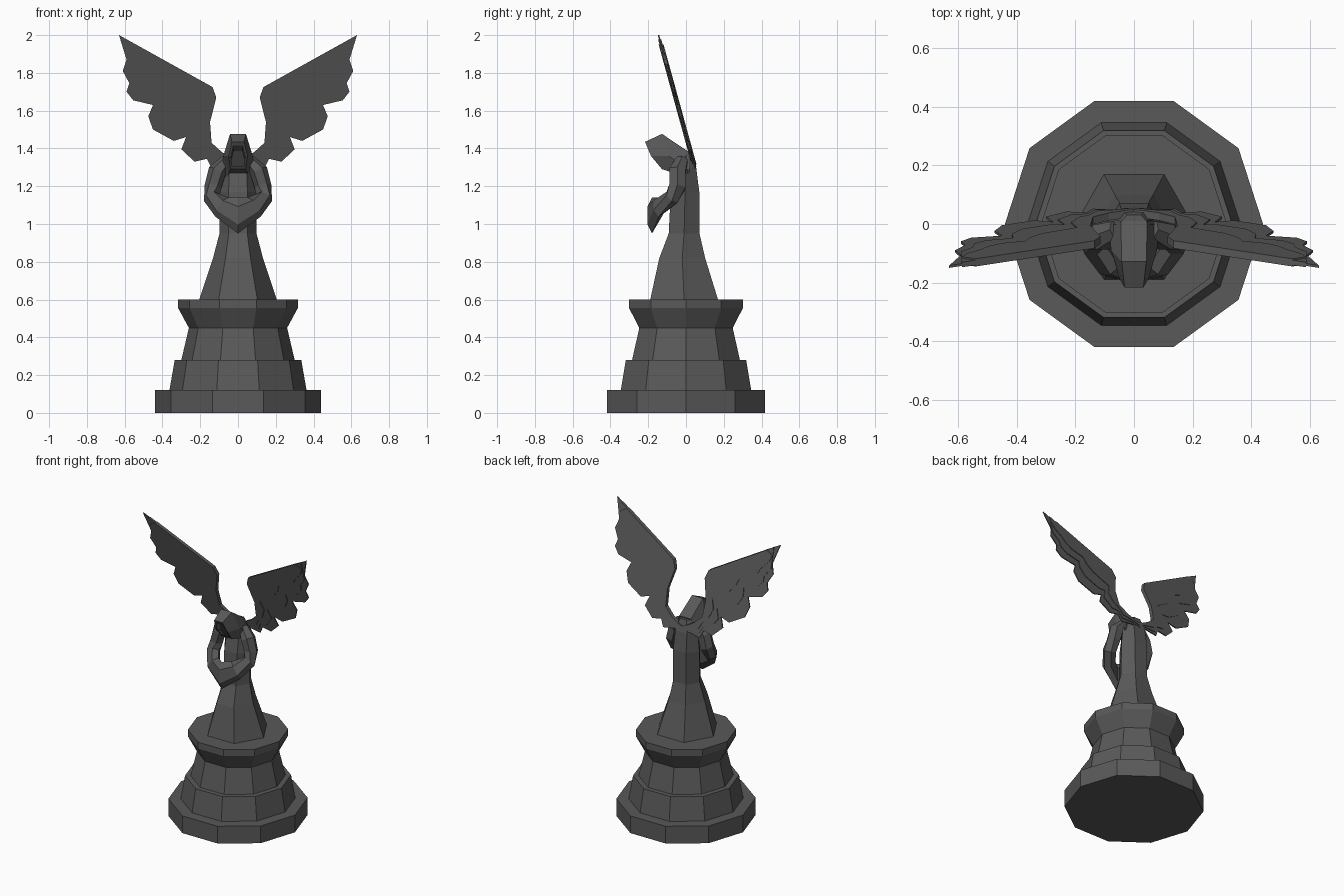
import bpy
import bmesh
from math import cos, sin, pi
from mathutils import Vector

old = bpy.data.objects.get("Cube")
if old:
    bpy.data.objects.remove(old, do_unlink=True)

stone = bpy.data.materials.new("dark_stone")
stone.use_nodes = True
colour = (0.1, 0.1, 0.1, 1)
stone.diffuse_color = colour
stone.node_tree.nodes["Principled BSDF"].inputs["Base Color"].default_value = colour


def loft(name, rings):
    """Skin equal rings of points into a closed, flat-shaded solid."""
    bm = bmesh.new()
    rows = [[bm.verts.new(p) for p in ring] for ring in rings]
    n = len(rows[0])
    for a, b in zip(rows, rows[1:]):
        for i in range(n):
            j = (i + 1) % n
            bm.faces.new((a[i], a[j], b[j], b[i]))
    bm.faces.new(rows[0])
    bm.faces.new(rows[-1])
    bmesh.ops.recalc_face_normals(bm, faces=bm.faces)
    mesh = bpy.data.meshes.new(name)
    bm.to_mesh(mesh)
    bm.free()
    mesh.materials.append(stone)
    obj = bpy.data.objects.new(name, mesh)
    bpy.context.collection.objects.link(obj)
    return obj


def polygon(sides, z, rx, ry, yc=0):
    return [(rx * cos(2 * pi * i / sides), yc + ry * sin(2 * pi * i / sides), z)
            for i in range(sides)]


# Stepped ten-sided pedestal
profile = [(0, .44), (.12, .44), (.12, .363), (.28, .335), (.28, .3),
           (.45, .26), (.555, .317), (.6, .317)]
loft("pedestal", [polygon(10, z, r, r) for z, r in profile])

# Six-sided robe and torso: height, half width, depth radius, y centre
robe = [(.6, .205, .207, -.01), (.82, .132, .14, -.02), (.95, .098, .094, -.01),
        (1.17, .1, .087, -.005), (1.3, .09, .062, 0), (1.38, .05, .035, 0)]
loft("robe", [polygon(6, *r) for r in robe])


def hood_ring(top, middle, bottom):
    pairs = (top, middle, bottom)
    return [(x, y, z) for x, y, z in pairs] + [(-x, y, z) for x, y, z in pairs[::-1]]


# Bowed hood with a recessed opening
front = hood_ring((.032, -.217, 1.435), (.05, -.185, 1.36), (.04, -.127, 1.29))
middle = sum((Vector(p) for p in front), Vector()) / 6
rim = [middle.lerp(Vector(p), .75) for p in front]
recess = [p + Vector((0, .05, -.03)) for p in rim]
loft("hood", [
    hood_ring((.045, .01, 1.385), (.09, .02, 1.28), (.06, -.03, 1.22)),
    hood_ring((.042, -.127, 1.477), (.078, -.09, 1.36), (.05, -.06, 1.27)),
    front, rim, recess])

# Bent arms meeting in wide sleeves: x, y, z, in-plane radius, depth radius
arm_path = [(.06, -.02, 1.34, .03, .035), (.11, -.045, 1.28, .048, .05),
            (.132, -.045, 1.2, .045, .05), (.138, -.075, 1.14, .046, .042),
            (.085, -.145, 1.09, .062, .036), (0, -.18, 1.045, .095, .028)]


def arm_rings(side):
    pts = [Vector(p[:3]) for p in arm_path]
    rings = []
    for i, (c, spec) in enumerate(zip(pts, arm_path)):
        tangent = pts[min(i + 1, len(pts) - 1)] - pts[max(i - 1, 0)]
        if i == len(pts) - 1:
            tangent = Vector((-1, 0, 0))
        u = tangent.cross(Vector((0, 1, 0))).normalized()
        v = tangent.cross(u).normalized()
        ring = []
        for k in range(6):
            p = c + u * spec[3] * cos(k * pi / 3) + v * spec[4] * sin(k * pi / 3)
            ring.append((side * p.x, p.y, p.z))
        rings.append(ring)
    return rings


# Wing outline in x, z: leading edge from tip to root, then feathered edge
lead = [(.63, 2), (.135, 1.725), (.115, 1.67), (.148, 1.54), (.14, 1.43),
        (.085, 1.38), (.03, 1.35), (0, 1.34)]
feathers = [(.59, 1.87), (.61, 1.81), (.575, 1.745), (.59, 1.7), (.555, 1.655),
            (.45, 1.63), (.475, 1.57), (.45, 1.5), (.34, 1.44), (.275, 1.46),
            (.3, 1.395), (.23, 1.33), (.165, 1.345), (.14, 1.295), (.06, 1.31),
            (0, 1.29)]


def lead_point(t):
    """Point at fraction t of the way along the leading edge."""
    pts = [Vector(p) for p in lead]
    lengths = [(b - a).length for a, b in zip(pts, pts[1:])]
    left = t * sum(lengths)
    for a, b, size in zip(pts, pts[1:], lengths):
        if left <= size:
            return a.lerp(b, left / size)
        left -= size
    return pts[-1]


def wing_layer(side, reach, thickness):
    """Outline pulled toward the leading edge, tilted forward, given thickness."""
    outline = [Vector(p) for p in lead]
    if reach < 1:
        outline[0] = outline[0].lerp(outline[1], (1 - reach) * .35)
    last = len(feathers) - 1
    trailing = []
    for i, p in enumerate(feathers):
        t = .05 + .95 * i / last
        trailing.append(lead_point(t).lerp(Vector(p), reach))
    outline += trailing[::-1]
    return [[(side * p.x, .047 - (p.y - 1.3) * .275 + offset, p.y) for p in outline]
            for offset in (-thickness / 2, thickness / 2)]


for side, label in ((1, "left"), (-1, "right")):
    loft(label + "_arm", arm_rings(side))
    for layer, reach, thickness in (("long", 1, .008), ("middle", .75, .017),
                                    ("short", .48, .026)):
        loft(f"{label}_wing_{layer}_feathers", wing_layer(side, reach, thickness))
